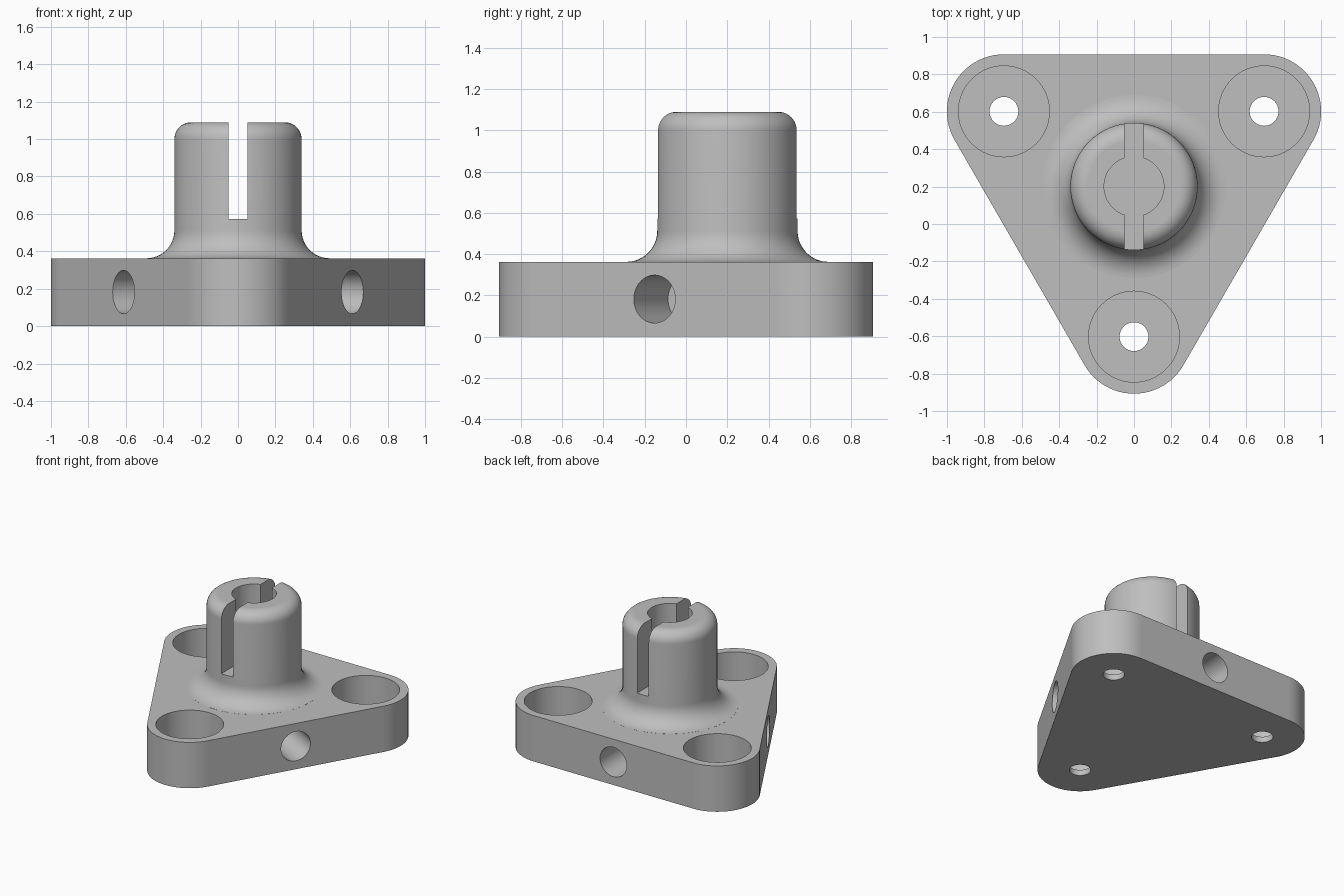
import bpy, bmesh, math
from mathutils import Matrix, Vector

if "Cube" in bpy.data.objects:
    bpy.data.objects.remove(bpy.data.objects["Cube"])

CY = 0.2007           # y of the triangle's centre
ARM = 0.803           # centre to corner hole
CORNER = 0.305        # corner rounding radius
H = 0.362             # plate thickness
TOP = 1.09            # boss height
SEG = 64


def make_object(name, bm):
    bmesh.ops.remove_doubles(bm, verts=bm.verts, dist=1e-6)
    bmesh.ops.recalc_face_normals(bm, faces=bm.faces)
    mesh = bpy.data.meshes.new(name)
    bm.to_mesh(mesh)
    bm.free()
    ob = bpy.data.objects.new(name, mesh)
    bpy.context.collection.objects.link(ob)
    return ob


def prism(bm, outline, z0, z1):
    low = [bm.verts.new((x, y, z0)) for x, y in outline]
    high = [bm.verts.new((x, y, z1)) for x, y in outline]
    bm.faces.new(low[::-1])
    bm.faces.new(high)
    n = len(outline)
    for i in range(n):
        j = (i + 1) % n
        bm.faces.new((low[i], low[j], high[j], high[i]))


def lathe(bm, profile, matrix):
    """Closed solid turned about local z from (radius, z) points, with end caps."""
    rings = []
    for r, z in profile:
        rings.append([bm.verts.new(matrix @ Vector((r * math.cos(a), r * math.sin(a), z)))
                      for a in (2 * math.pi * k / SEG for k in range(SEG))])
    bm.faces.new(rings[0][::-1])
    bm.faces.new(rings[-1])
    for a, b in zip(rings, rings[1:]):
        for k in range(SEG):
            m = (k + 1) % SEG
            bm.faces.new((a[k], a[m], b[m], b[k]))


def arc(cx, cy, r, a0, a1, n):
    return [(cx + r * math.cos(math.radians(a0 + (a1 - a0) * i / n)),
             cy + r * math.sin(math.radians(a0 + (a1 - a0) * i / n))) for i in range(n + 1)]


def boolean(target, other, operation):
    mod = target.modifiers.new(operation, 'BOOLEAN')
    mod.operation = operation
    mod.solver = 'EXACT'
    mod.object = other
    other.hide_render = True


corner_angles = (-90, 30, 150)
centre = Matrix.Translation((0, CY, 0))

# Rounded triangular plate
outline = []
for a in corner_angles:
    t = math.radians(a)
    outline += arc(ARM * math.cos(t), CY + ARM * math.sin(t), CORNER, a - 60, a + 60, 24)
bm = bmesh.new()
prism(bm, outline, 0, H)
body = make_object("mounting_base", bm)

# Boss with a flared foot and a rounded top edge
R, FOOT, ROUND = 0.34, 0.15, 0.09
profile = [(R + FOOT, H - 0.06)]
profile += arc(R + FOOT, H + FOOT + 0.0005, FOOT, 270, 180, 12)
profile += arc(R - ROUND, TOP - ROUND, ROUND, 0, 90, 10)
bm = bmesh.new()
lathe(bm, profile, centre)
boss = make_object("boss", bm)

# Cutters: stepped corner holes, blind side holes, slotted bore
bm = bmesh.new()
for a in corner_angles:
    t = math.radians(a)
    spot = Matrix.Translation((ARM * math.cos(t), CY + ARM * math.sin(t), 0))
    lathe(bm, [(0.077, -0.1), (0.077, 0.045), (0.243, 0.045), (0.243, H + 0.1)], spot)
    # side hole faces away from the corner, through the opposite edge
    side = centre @ Matrix.Rotation(t + math.pi, 4, 'Z') \
        @ Matrix.Translation((0, 0, 0.182)) @ Matrix.Rotation(math.pi / 2, 4, 'Y')
    lathe(bm, [(0.116, 0.375), (0.116, 0.85)], side)
BORE, HALF = 0.16, 0.05
q = math.degrees(math.acos(HALF / BORE))
keyway = [(HALF, CY - 0.5)] + arc(0, CY, BORE, -q, q, 24) + [(HALF, CY + 0.5), (-HALF, CY + 0.5)]
keyway += arc(0, CY, BORE, 180 - q, 180 + q, 24) + [(-HALF, CY - 0.5)]
prism(bm, keyway, 0.572, TOP + 0.1)
cutter = make_object("hole_cutter", bm)

boolean(body, boss, 'UNION')
boolean(body, cutter, 'DIFFERENCE')
bpy.context.view_layer.objects.active = body
body.select_set(True)
bpy.ops.object.convert(target='MESH')
for helper in (boss, cutter):
    bpy.data.objects.remove(helper)

# Smooth curved walls, keep the flats flat
bpy.ops.object.shade_smooth_by_angle(angle=math.radians(30))
for p in body.data.polygons:
    if abs(p.normal.z) > 0.999 or p.area > 0.1:
        p.use_smooth = False

# Plain grey finish
grey = bpy.data.materials.new("grey_metal")
grey.diffuse_color = (0.52, 0.52, 0.52, 1)
grey.use_nodes = True
grey.node_tree.nodes["Principled BSDF"].inputs["Base Color"].default_value = grey.diffuse_color
body.data.materials.clear()
body.data.materials.append(grey)
for p in body.data.polygons:
    p.material_index = 0
